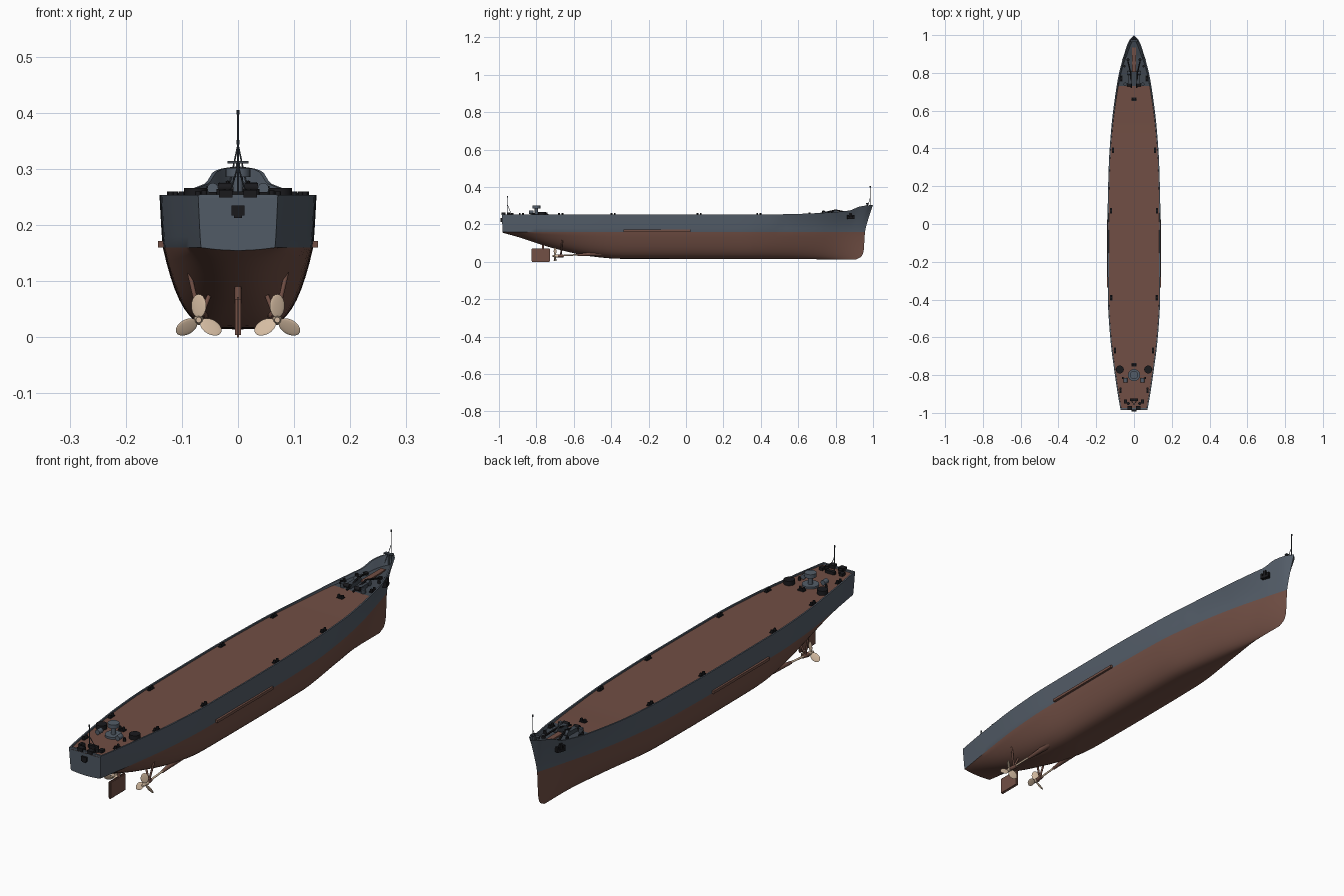
import bpy, bmesh, math
from mathutils import Vector, Matrix

if "Cube" in bpy.data.objects:
    bpy.data.objects.remove(bpy.data.objects["Cube"])


def material(name, r, g, b):
    mat = bpy.data.materials.new(name)
    mat.use_nodes = True
    mat.diffuse_color = (r, g, b, 1)
    shader = next(n for n in mat.node_tree.nodes if n.type == 'BSDF_PRINCIPLED')
    shader.inputs["Base Color"].default_value = (r, g, b, 1)
    shader.inputs["Roughness"].default_value = 0.7
    return mat


GREY = material("hull grey", .088, .11, .14)
RED = material("antifouling red", .17, .08, .06)
DECK = material("deck brown", .165, .077, .058)
DARK = material("foredeck dark grey", .05, .062, .078)
BLACK = material("fitting black", .01, .01, .012)
BRONZE = material("propeller bronze", .66, .5, .36)


def finish(name, bm, mats, angle=35):
    mesh = bpy.data.meshes.new(name)
    bm.to_mesh(mesh)
    bm.free()
    obj = bpy.data.objects.new(name, mesh)
    bpy.context.collection.objects.link(obj)
    for mat in mats:
        mesh.materials.append(mat)
    bpy.ops.object.select_all(action='DESELECT')
    obj.select_set(True)
    bpy.context.view_layer.objects.active = obj
    bpy.ops.object.shade_smooth_by_angle(angle=math.radians(angle))
    return obj


def box(bm, centre, size, turn=0):
    m = (Matrix.Translation(centre) @ Matrix.Rotation(turn, 4, 'Z')
         @ Matrix.Diagonal((*size, 1)))
    bmesh.ops.create_cube(bm, size=1, matrix=m)


def rod(bm, start, end, radius, tip=None, sides=12):
    a, b = Vector(start), Vector(end)
    turn = (b - a).to_track_quat('Z', 'Y').to_matrix().to_4x4()
    bmesh.ops.create_cone(bm, cap_ends=True, segments=sides, radius1=radius,
                          radius2=radius if tip is None else tip, depth=(b - a).length,
                          matrix=Matrix.Translation((a + b) / 2) @ turn)


def ball(bm, matrix):
    bmesh.ops.create_uvsphere(bm, u_segments=16, v_segments=10, radius=1, matrix=matrix)


def curve(*pts):
    """Monotone smooth interpolation through a few points."""
    slopes = [(q[1] - p[1]) / (q[0] - p[0]) for p, q in zip(pts, pts[1:])]
    tangents = [slopes[0]]
    for a, b in zip(slopes, slopes[1:]):
        tangents.append(2 * a * b / (a + b) if a * b > 0 else 0)
    tangents.append(slopes[-1])

    def value(x):
        x = min(max(x, pts[0][0]), pts[-1][0])
        i = max(k for k in range(len(pts) - 1) if pts[k][0] <= x)
        h = pts[i + 1][0] - pts[i][0]
        t = (x - pts[i][0]) / h
        s = t * t * (3 - 2 * t)
        return (pts[i][1] * (1 - s) + pts[i + 1][1] * s
                + h * t * (1 - t) * ((1 - t) * tangents[i] - t * tangents[i + 1]))
    return value


# Hull lines, each as a function of the distance along the ship
STERN, WATER = -.98, .16
deck_beam = curve((STERN, .071), (-.9, .086), (-.8, .101), (-.6, .126), (-.4, .138), (0, .14),
                  (.3, .134), (.5, .121), (.7, .097), (.8, .08), (.9, .053), (.97, .027), (1, 0))
water_beam = curve((STERN, .066), (-.8, .094), (-.6, .12), (-.4, .132), (0, .134),
                   (.3, .128), (.5, .107), (.7, .072), (.85, .037), (.95, .013), (1, 0))
keel = curve((STERN, .155), (-.9, .133), (-.8, .1), (-.7, .07), (-.5, .028), (-.35, .016), (1, .013))
rim = curve((STERN, .254), (.5, .254), (.7, .26), (.88, .274), (.93, .295), (1, .305))
depth = curve((STERN, .006), (.6, .006), (.86, .014), (.93, .034), (1, .04))
fullness = curve((STERN, .5), (-.7, .4), (-.3, .24), (.3, .24), (.6, .4), (.9, .7), (1, .7))
stem = curve((.013, -.09), (.03, -.06), (.06, -.05), (WATER, -.043), (.22, -.028), (.305, 0))


def half_beam(u, z):
    if z <= WATER:
        t = max(0, (z - keel(u)) / (WATER - keel(u)))
        return water_beam(u) * t ** fullness(u)
    s = (z - WATER) / (rim(u) - WATER)
    flare = 1.4 if u > .5 else .8
    return water_beam(u) + (deck_beam(u) - water_beam(u)) * s ** flare


def station(u):
    low = [keel(u) + (WATER - keel(u)) * (i / LOW) ** 2 for i in range(LOW)]
    high = [WATER + (rim(u) - WATER) * i / HIGH for i in range(HIGH + 1)]
    side = [(half_beam(u, z), z) for z in low + high]
    floor = rim(u) - depth(u)
    side.append((max(0, half_beam(u, rim(u)) - .006), rim(u)))
    side.append((max(0, half_beam(u, floor) - .006), floor))
    ring = side + [(-x, z) for x, z in side[:0:-1]]
    rake = max(0, (u - .5) / .5) ** 2
    return [(x, u + stem(z) * rake - max(0, -.9 - u) * (z - WATER) * .7, z) for x, z in ring]


# Hull, bulwark and decks in one loft, coloured by row
LOW, HIGH, STATIONS = 10, 5, 72
bm = bmesh.new()
rings = []
for i in range(STATIONS + 1):
    u = STERN + (1 - STERN) * math.sin(math.pi / 2 * i / STATIONS)
    rings.append([bm.verts.new(p) for p in station(u)])
count = len(rings[0])
for a, b in zip(rings, rings[1:]):
    for j in range(count):
        k = (j + 1) % count
        face = bm.faces.new((a[j], a[k], b[k], b[j]))
        row = min(j, count - 1 - j)
        if row < LOW:
            face.material_index = 0
        elif row <= LOW + HIGH + 1:
            face.material_index = 1
        else:
            face.material_index = 3 if a[j].co.y > .71 else 2
bm.faces.new(rings[0]).material_index = 1
bmesh.ops.remove_doubles(bm, verts=bm.verts, dist=.00002)
bmesh.ops.recalc_face_normals(bm, faces=bm.faces)
finish("hull", bm, [RED, GREY, DECK, DARK], 30)

bm = bmesh.new()
box(bm, (0, -.979, .25), (.138, .008, .01))
finish("stern_rim", bm, [GREY])

# Foredeck planking strip
bm = bmesh.new()
box(bm, (0, .87, .262), (.022, .13, .006))
finish("foredeck_planking", bm, [DECK])

# Long side ledges at the waterline
bm = bmesh.new()
for side in (-1, 1):
    box(bm, (side * .134, -.155, .166), (.018, .36, .011))
finish("side_ledges", bm, [RED])

# Rudder
bm = bmesh.new()
box(bm, (0, -.777, .036), (.011, .1, .072))
bmesh.ops.bevel(bm, geom=bm.edges[:], offset=.004, segments=2, affect='EDGES')
rod(bm, (0, -.765, .06), (0, -.765, .115), .006)
finish("rudder", bm, [RED])

# Propellers, shafts and struts
props, struts = bmesh.new(), bmesh.new()
for side in (-1, 1):
    hub = Vector((side * .07, -.7, .031))
    rod(props, hub + Vector((0, .015, 0)), hub - Vector((0, .015, 0)), .009, .005, 16)
    rod(props, hub, (side * .063, -.48, .043), .004)
    for k in range(3):
        m = (Matrix.Translation(hub) @ Matrix.Rotation(k * math.tau / 3, 4, 'Y')
             @ Matrix.Translation((0, 0, .025)) @ Matrix.Rotation(side * .5, 4, 'Z')
             @ Matrix.Diagonal((.015, .002, .021, 1)))
        ball(props, m)
    rod(struts, (side * .07, -.685, .032), (side * .066, -.655, .032), .008)
    rod(struts, (side * .068, -.67, .033), (side * .045, -.66, .09), .004)
    rod(struts, (side * .068, -.67, .033), (side * .09, -.66, .13), .004)
    rod(struts, (side * .065, -.58, .036), (side * .06, -.45, .046), .006, .014)
finish("propellers_and_shafts", props, [BRONZE])
finish("shaft_struts", struts, [RED])

# Bollard pairs along the deck edge
bm = bmesh.new()
for y in (.77, .39, .07, -.39, -.67, -.88):
    x = deck_beam(y) - .018
    base = rim(y) - depth(y)
    for side in (-1, 1):
        box(bm, (side * x, y, base + .002), (.012, .03, .004))
        for shift in (-.009, .009):
            rod(bm, (side * x, y + shift, base), (side * x, y + shift, base + .012), .005)
for y in (.66, -.745):
    box(bm, (0, y, .252), (.026, .018, .006))
    for side in (-1, 1):
        rod(bm, (side * .008, y, .25), (side * .008, y, .264), .005)
finish("bollards", bm, [BLACK])

# Foredeck windlasses, chains and breakwater lockers
grey, black = bmesh.new(), bmesh.new()
for side in (-1, 1):
    box(grey, (side * .022, .765, .261), (.02, .05, .018))
    rod(grey, (side * .012, .8, .266), (side * .034, .8, .266), .011, sides=16)
    rod(grey, (side * .046, .74, .25), (side * .046, .74, .27), .009, sides=16)
    rod(black, (side * .012, .735, .267), (side * .036, .735, .267), .008)
    rod(black, (side * .014, .72, .258), (side * .018, .8, .276), .004, sides=6)
    rod(black, (side * .018, .8, .276), (side * .034, .87, .262), .004, sides=6)
    rod(black, (side * .032, .87, .258), (side * .032, .87, .266), .008)
    rod(black, (side * .05, .835, .258), (side * .05, .835, .27), .006)
finish("windlasses", grey, [DARK])
finish("anchor_chains", black, [BLACK])

# Anchors on both bows and on the transom
bm = bmesh.new()
for side in (-1, 1):
    box(bm, (side * .05, .88, .245), (.014, .012, .034), side * .35)
    box(bm, (side * .05, .88, .234), (.016, .036, .01), side * .35)
    for shift in (-.014, .014):
        box(bm, (side * (.05 - shift * .35), .88 + shift, .242), (.014, .008, .018), side * .35)
box(bm, (0, -.988, .226), (.024, .008, .018))
box(bm, (0, -.988, .217), (.014, .008, .008))
finish("anchors", bm, [BLACK])

# Quarterdeck: pedestal, tubs and fairleads
bm = bmesh.new()
rod(bm, (0, -.8, .246), (0, -.8, .256), .032, sides=24)
rod(bm, (0, -.8, .25), (0, -.8, .29), .009, sides=16)
rod(bm, (0, -.8, .286), (0, -.8, .302), .022, sides=24)
for side in (-1, 1):
    rod(bm, (side * .045, -.84, .265), (side * .045, -.815, .265), .01, sides=16)
finish("stern_pedestal", bm, [GREY])

bm = bmesh.new()
for side in (-1, 1):
    rod(bm, (side * .075, -.77, .246), (side * .075, -.77, .266), .021, sides=24)
    rod(bm, (side * .06, -.815, .246), (side * .06, -.815, .262), .005)
    rod(bm, (side * .03, -.95, .246), (side * .03, -.95, .264), .008)
    box(bm, (side * .022, -.975, .256), (.024, .022, .014))
    box(bm, (side * .045, -.94, .253), (.016, .02, .012))
box(bm, (0, -.93, .254), (.04, .014, .012))
finish("stern_fittings", bm, [BLACK])

# Flagstaffs with tripod legs
bm = bmesh.new()
for y, base, top, lean in ((.985, .268, .405, -.022), (-.955, .25, .352, .022)):
    joint = base + (top - base) * .55
    rod(bm, (0, y, base), (0, y, top), .0018, sides=8)
    rod(bm, (0, y, top - .008), (0, y, top), .003, sides=8)
    for side in (-1, 1):
        rod(bm, (0, y, joint), (side * .016, y + lean, base), .0014, sides=6)
box(bm, (0, .97, .312), (.038, .014, .004))
rod(bm, (0, .97, .27), (0, .97, .312), .004)
finish("flagstaffs", bm, [DARK])
